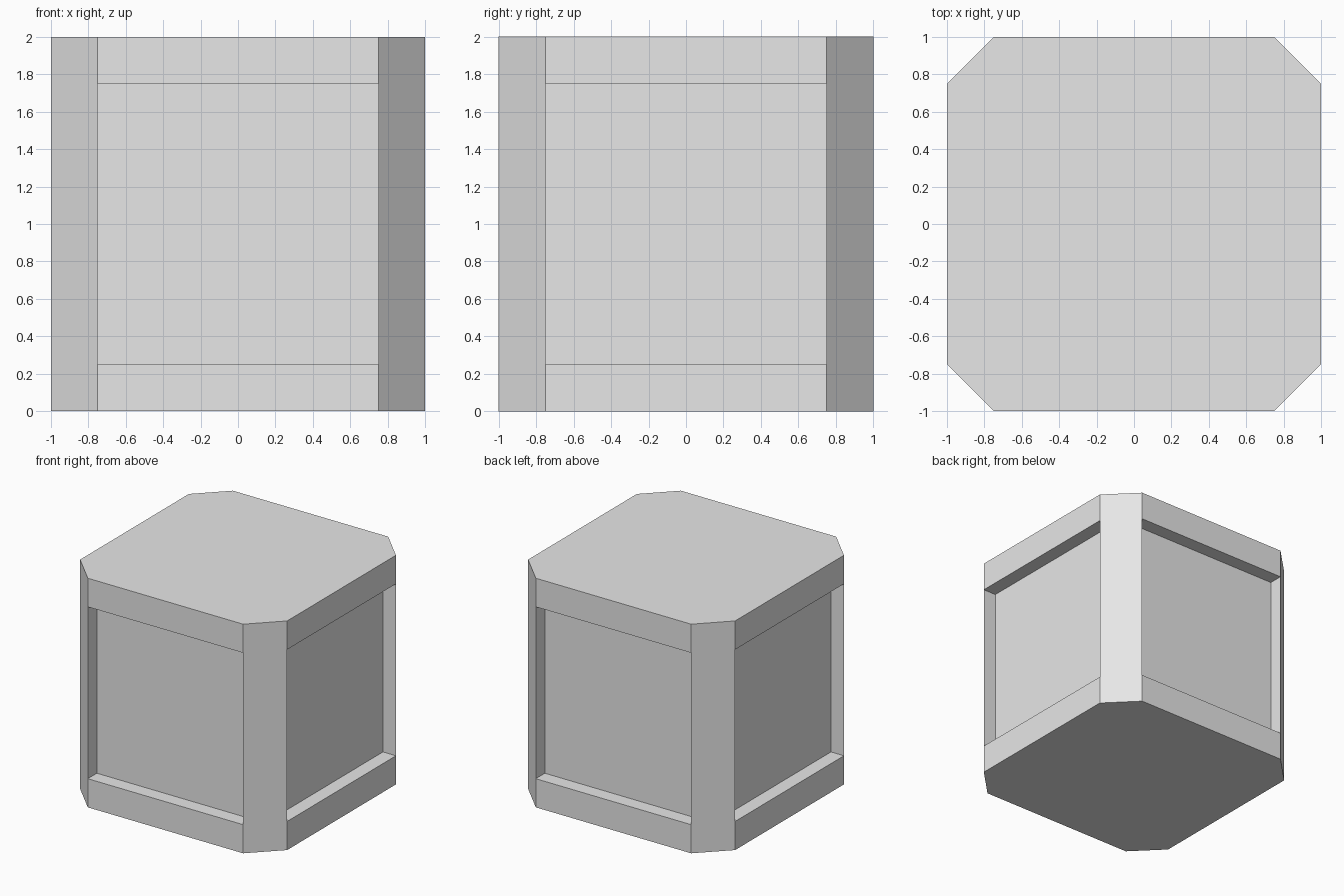
import bpy, bmesh
from mathutils import Matrix, Vector

if "Cube" in bpy.data.objects:
    bpy.data.objects.remove(bpy.data.objects["Cube"], do_unlink=True)

SIZE = 2.0      # overall side
BORDER = 0.25   # corner chamfer and rail height
DEPTH = 0.125   # panel recess depth

# Single plain material
grey = bpy.data.materials.new("light grey")
grey.use_nodes = True
colour = (0.8, 0.8, 0.8, 1)
grey.diffuse_color = colour
grey.node_tree.nodes["Principled BSDF"].inputs["Base Color"].default_value = colour

# Block with chamfered vertical corners
bm = bmesh.new()
bmesh.ops.create_cube(bm, size=SIZE, matrix=Matrix.Translation((0, 0, SIZE / 2)))
uprights = [e for e in bm.edges if abs(e.verts[0].co.z - e.verts[1].co.z) > 1]
bmesh.ops.bevel(bm, geom=uprights, offset=BORDER, offset_type='OFFSET',
                segments=1, profile=0.5, affect='EDGES')

# Cut lines for the upper and lower rails
for z in (BORDER, SIZE - BORDER):
    bmesh.ops.bisect_plane(bm, geom=bm.verts[:] + bm.edges[:] + bm.faces[:],
                           plane_co=(0, 0, z), plane_no=(0, 0, 1))
bm.normal_update()

# Recessed panel on each of the four sides
panels = [f for f in bm.faces
          if max(abs(f.normal.x), abs(f.normal.y)) > 0.99
          and abs(f.calc_center_median().z - SIZE / 2) < 0.1]
inward = [-f.normal.copy() * DEPTH for f in panels]
pushed = bmesh.ops.extrude_discrete_faces(bm, faces=panels)["faces"]
for face in pushed:
    face.normal_update()
    n = face.calc_center_median()
    step = min(inward, key=lambda v: v.dot(Vector((n.x, n.y, 0))))
    bmesh.ops.translate(bm, verts=face.verts[:], vec=step)

# Merge the corner strips back into single flat faces
bmesh.ops.dissolve_limit(bm, angle_limit=0.01, verts=bm.verts[:], edges=bm.edges[:])
bmesh.ops.recalc_face_normals(bm, faces=bm.faces[:])

mesh = bpy.data.meshes.new("panelled_block")
bm.to_mesh(mesh)
bm.free()
mesh.materials.append(grey)
block = bpy.data.objects.new("panelled_block", mesh)
bpy.context.collection.objects.link(block)
